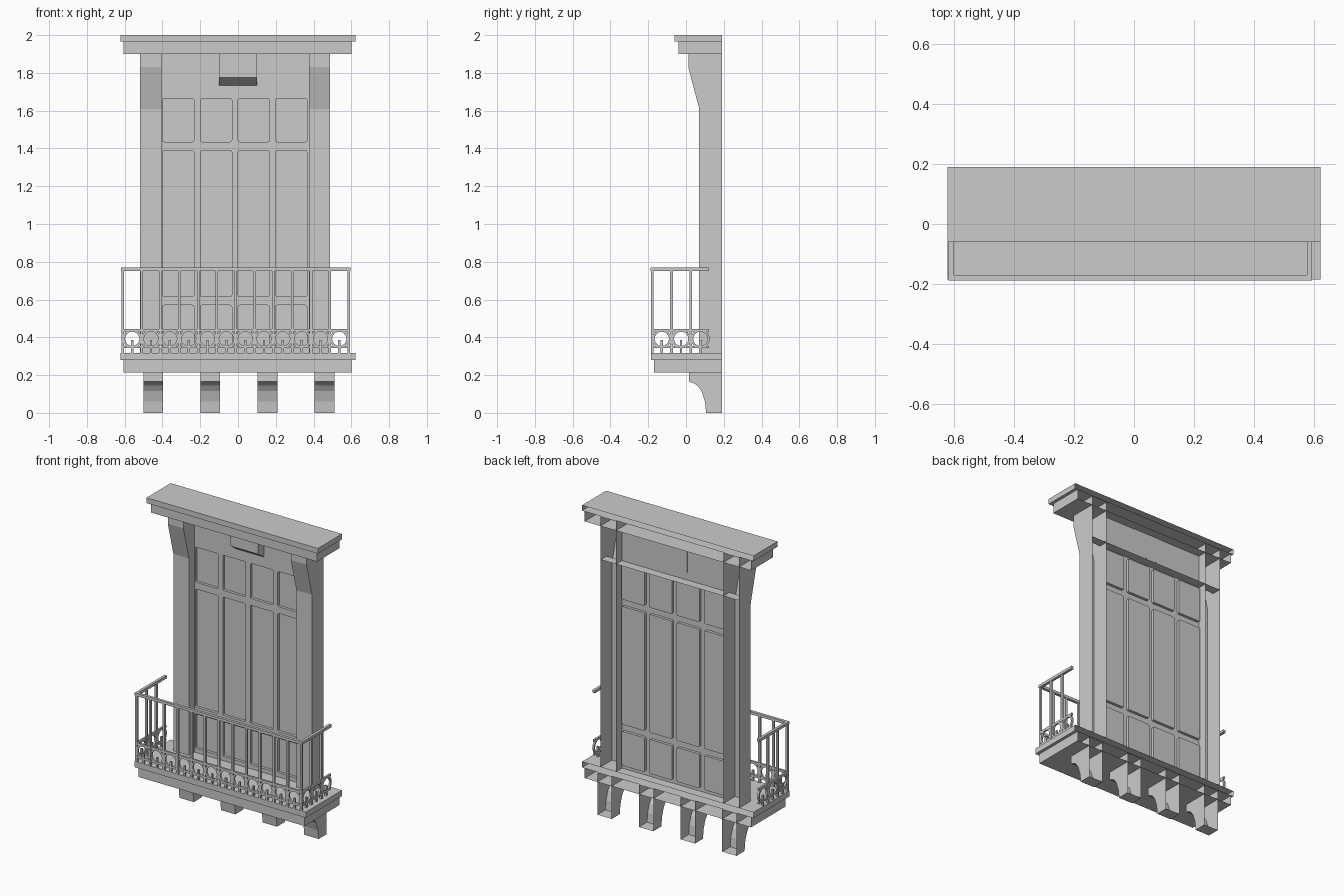
import bpy, bmesh
from math import cos, sin, pi
from mathutils import Vector, Matrix

if "Cube" in bpy.data.objects:
    bpy.data.objects.remove(bpy.data.objects["Cube"])

BACK = 0.19          # open rear plane of all masonry shells
CX = -0.012          # centre of facade and railing


def finish(name, bm):
    me = bpy.data.meshes.new(name)
    bm.to_mesh(me)
    bm.free()
    ob = bpy.data.objects.new(name, me)
    bpy.context.collection.objects.link(ob)
    return ob


def prism(name, profile, x0, x1):
    """Extrude a (y, z) profile along x, leaving the rear open."""
    bm = bmesh.new()
    f = bm.faces.new([bm.verts.new((x0, y, z)) for y, z in profile])
    ext = bmesh.ops.extrude_face_region(bm, geom=[f], use_keep_orig=True)
    bmesh.ops.translate(bm, vec=(x1 - x0, 0, 0),
                        verts=[v for v in ext['geom'] if isinstance(v, bmesh.types.BMVert)])
    bmesh.ops.recalc_face_normals(bm, faces=bm.faces[:])
    rear = [f for f in bm.faces if all(abs(v.co.y - BACK) < 1e-5 for v in f.verts)]
    bmesh.ops.delete(bm, geom=rear, context='FACES')
    return finish(name, bm)


def shell(name, x0, x1, y0, z0, z1):
    return prism(name, [(BACK, z0), (y0, z0), (y0, z1), (BACK, z1)], x0, x1)


# Cornice and balcony slab
shell("cornice_top", -0.622, 0.622, -0.06, 1.965, 2.0)
shell("cornice_lower", -0.605, 0.602, -0.04, 1.90, 1.965)
shell("balcony_floor", -0.622, 0.622, -0.185, 0.28, 0.318)
shell("balcony_base", -0.605, 0.602, -0.17, 0.215, 0.28)

# Pilasters flaring towards the cornice
pil = [(BACK, 0.318), (0.07, 0.318), (0.07, 1.61), (0.012, 1.83), (0.012, 1.96), (BACK, 1.96)]
prism("pilaster_left", pil, -0.518, -0.405)
prism("pilaster_right", pil, 0.375, 0.488)

# Curved support brackets
brk = [(BACK, 0), (0.107, 0), (0.10, 0.06), (0.082, 0.115), (0.06, 0.145),
       (0.045, 0.155), (0.017, 0.165), (0.017, 0.275), (BACK, 0.275)]
for i in range(4):
    c = -0.448 + i * 0.302
    prism(f"bracket_{i + 1}", brk, c - 0.052, c + 0.052)

# Keystone with sloping underside
prism("keystone", [(0.13, 1.73), (0.065, 1.775), (0.065, 1.9), (0.13, 1.9)], -0.1, 0.1)

# Lintel underside behind the facade
bm = bmesh.new()
bm.faces.new([bm.verts.new(p) for p in ((-0.515, 0.13, 1.68), (-0.515, BACK, 1.68),
                                        (0.485, BACK, 1.68), (0.485, 0.13, 1.68))])
finish("lintel_underside", bm)


# Door sheet with recessed round-cornered panels
def rounded(x0, x1, z0, z1, r=0.01):
    pts = []
    for k, (cx, cz) in enumerate(((x1 - r, z1 - r), (x0 + r, z1 - r), (x0 + r, z0 + r), (x1 - r, z0 + r))):
        for j in range(3):
            a = (k + j / 2) * pi / 2
            pts.append((cx + r * cos(a), cz + r * sin(a)))
    return pts


def loop(bm, pts, y):
    vs = [bm.verts.new((x, y, z)) for x, z in pts]
    return vs, [bm.edges.new((vs[i], vs[(i + 1) % len(vs)])) for i in range(len(vs))]


FY, PY = 0.127, 0.145
bm = bmesh.new()
_, edges = loop(bm, [(-0.405, 0.318), (0.375, 0.318), (0.375, 1.9), (-0.405, 1.9)], FY)
rims = []
for c in (-0.316, -0.116, 0.083, 0.282):
    for z0, z1 in ((0.345, 0.57), (0.615, 1.39), (1.435, 1.665)):
        pts = rounded(c - 0.083, c + 0.083, z0, z1)
        vs, es = loop(bm, pts, FY)
        edges += es
        rims.append((vs, pts))
bmesh.ops.triangle_fill(bm, use_beauty=True, use_dissolve=False, edges=edges, normal=(0, -1, 0))
for vs, pts in rims:
    inner = [bm.verts.new((x, PY, z)) for x, z in pts]
    n = len(vs)
    for i in range(n):
        j = (i + 1) % n
        bm.faces.new((vs[i], vs[j], inner[j], inner[i]))
    bm.faces.new(inner)
bmesh.ops.recalc_face_normals(bm, faces=bm.faces[:])
if sum(f.normal.y * f.calc_area() for f in bm.faces) > 0:
    bmesh.ops.reverse_faces(bm, faces=bm.faces[:])
finish("panelled_door", bm)


# Railing pieces
def bar(bm, lo, hi):
    lo, hi = Vector(lo), Vector(hi)
    bmesh.ops.create_cube(bm, size=1, matrix=Matrix.Translation((lo + hi) / 2) @ Matrix.Diagonal((*(hi - lo), 1)))


def ring(bm, centre, along, R=0.044, r=0.006, n=16):
    c, u, w = Vector(centre), Vector(along), Vector((0, 0, 1))
    side = u.cross(w)
    rows = []
    for i in range(n):
        d = u * cos(2 * pi * i / n) + w * sin(2 * pi * i / n)
        rows.append([bm.verts.new(c + d * (R + r * a) + side * r * b)
                     for a, b in ((1, 1), (-1, 1), (-1, -1), (1, -1))])
    for i in range(n):
        p, q = rows[i], rows[(i + 1) % n]
        for j in range(4):
            k = (j + 1) % 4
            bm.faces.new((p[j], q[j], q[k], p[k]))


def railing(name, start, along, length, posts, rings, step):
    bm = bmesh.new()
    s, u = Vector(start), Vector(along)
    side = Vector((abs(u.y), abs(u.x), 0))

    def piece(a, b, z0, z1, t):
        bar(bm, s + u * a - side * t + Vector((0, 0, z0)), s + u * b + side * t + Vector((0, 0, z1)))
    for z0, z1, t in ((0.752, 0.77, 0.009), (0.43, 0.445, 0.006), (0.343, 0.355, 0.006)):
        piece(-t, length, z0, z1, t)
    for i in posts:
        piece(i * step - 0.007, i * step + 0.007, 0.315, 0.755, 0.007)
    for i in range(rings):
        m = (i + 0.5) * step
        ring(bm, s + u * m + Vector((0, 0, 0.392)), u)
        piece(m - 0.006, m + 0.006, 0.315, 0.385, 0.006)
    bmesh.ops.recalc_face_normals(bm, faces=bm.faces[:])
    finish(name, bm)


HALF, RY = 0.598, -0.179
railing("railing_front", (CX - HALF, RY, 0), (1, 0, 0), 2 * HALF + 0.006, range(13), 12, 2 * HALF / 12)
for nm, sx in (("railing_left", -1), ("railing_right", 1)):
    railing(nm, (CX + sx * HALF, RY, 0), (0, 1, 0), 0.30, (1, 2), 3, 0.102)
